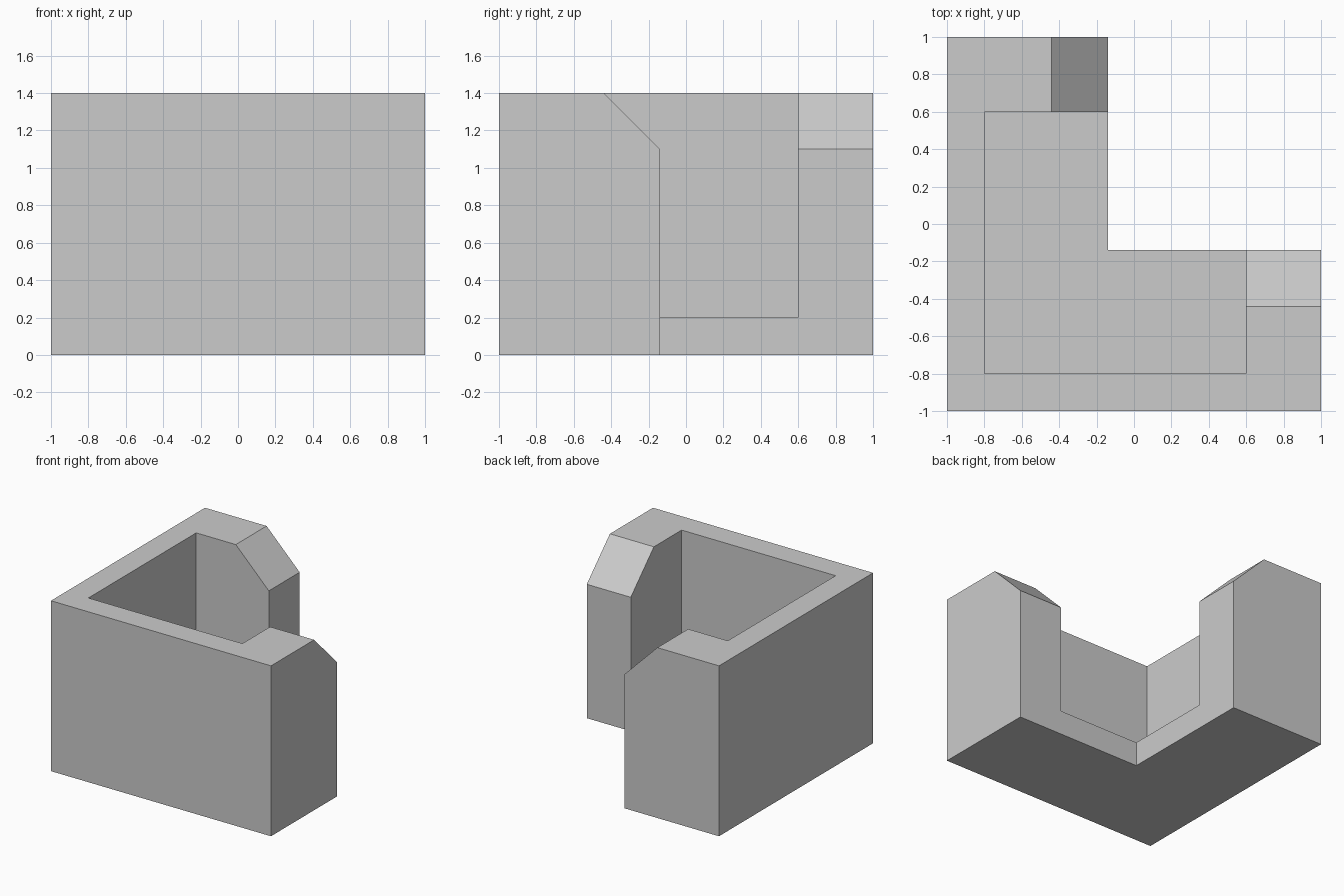
import bpy
import bmesh
from mathutils import Vector

cube = bpy.data.objects.get("Cube")
if cube:
    bpy.data.objects.remove(cube, do_unlink=True)

grey = bpy.data.materials.new("plain grey")
grey.use_nodes = True
colour = (0.6, 0.6, 0.6, 1)
grey.diffuse_color = colour
grey.node_tree.nodes["Principled BSDF"].inputs["Base Color"].default_value = colour


def prism(name, points, sweep):
    """Sweep a flat outline along a vector into a closed solid."""
    bm = bmesh.new()
    face = bm.faces.new([bm.verts.new(p) for p in points])
    top = bmesh.ops.extrude_face_region(bm, geom=[face])["geom"]
    moved = [v for v in top if isinstance(v, bmesh.types.BMVert)]
    bmesh.ops.translate(bm, verts=moved, vec=Vector(sweep))
    bmesh.ops.recalc_face_normals(bm, faces=bm.faces)
    mesh = bpy.data.meshes.new(name)
    bm.to_mesh(mesh)
    bm.free()
    mesh.materials.append(grey)
    obj = bpy.data.objects.new(name, mesh)
    bpy.context.collection.objects.link(obj)
    return obj


def cut(target, cutter):
    """Subtract the cutter, keep the result and drop the cutter."""
    mod = target.modifiers.new("cut", "BOOLEAN")
    mod.operation = "DIFFERENCE"
    mod.solver = "EXACT"
    mod.object = cutter
    bpy.context.view_layer.update()
    graph = bpy.context.evaluated_depsgraph_get()
    mesh = bpy.data.meshes.new_from_object(target.evaluated_get(graph))
    target.modifiers.clear()
    target.data = mesh
    bpy.data.objects.remove(cutter, do_unlink=True)


height, inner, floor = 1.4, -0.14, 0.2

# L-shaped block
outline = [(-1, -1), (1, -1), (1, inner), (inner, inner), (inner, 1), (-1, 1)]
body = prism("corner_bracket", [(x, y, 0) for x, y in outline], (0, 0, height))

# Square pocket above the floor, open at the top and the inner corner
lo, hi = -0.8, 0.6
pocket = [(lo, lo, floor), (hi, lo, floor), (hi, hi, floor), (lo, hi, floor)]
cut(body, prism("pocket_cutter", pocket, (0, 0, 2)))

# Sloped top corner on each end wall, mirrored across the diagonal
slope = [(inner - 0.4, height + 0.1), (inner + 0.1, height - 0.4),
         (inner + 0.1, height + 0.1)]
cut(body, prism("left_cutter", [(0.5, a, z) for a, z in slope], (0.6, 0, 0)))
cut(body, prism("back_cutter", [(a, 0.5, z) for a, z in slope], (0, 0.6, 0)))
